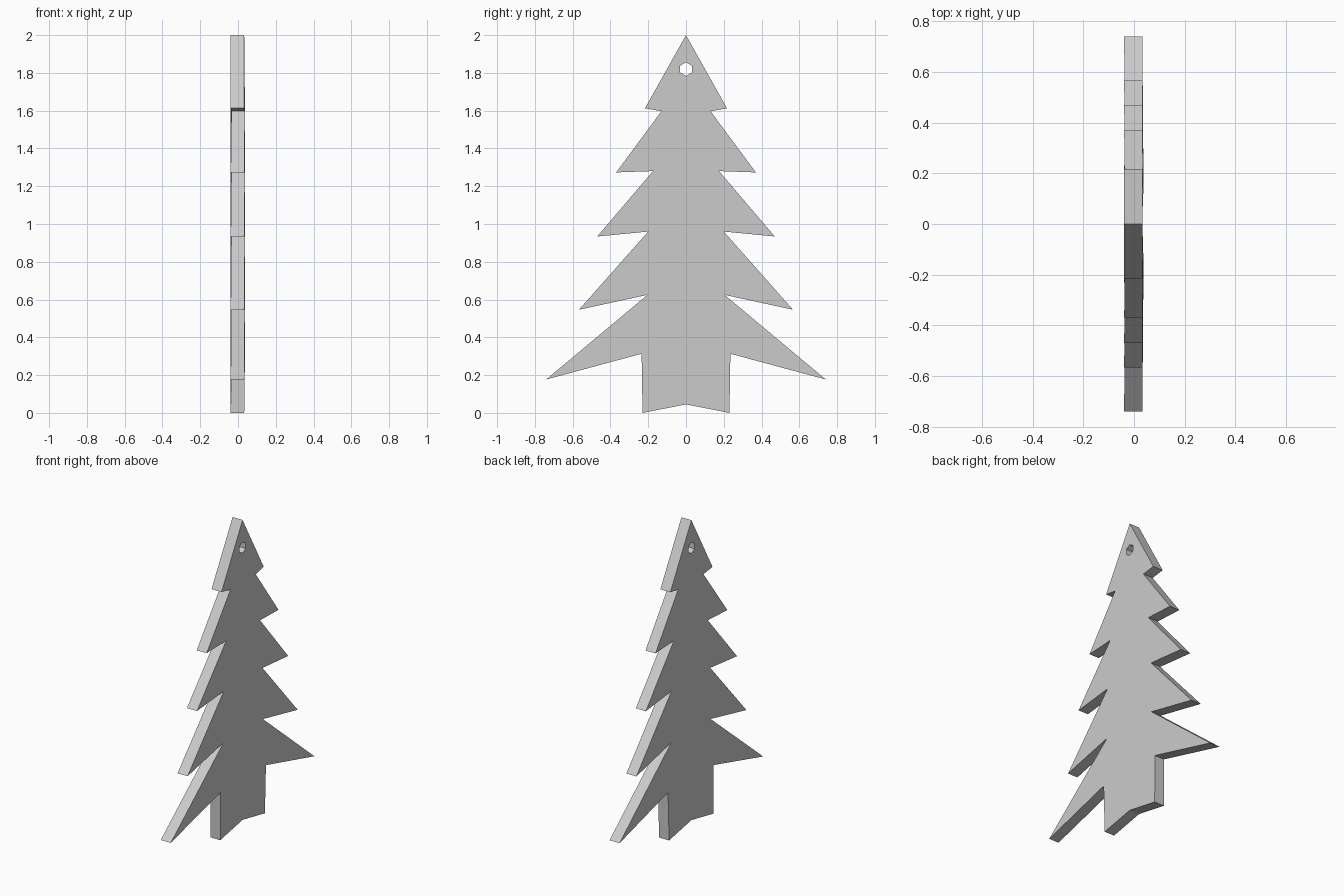
import bpy, bmesh, math

if "Cube" in bpy.data.objects:
    bpy.data.objects.remove(bpy.data.objects["Cube"])

THICK = 0.072
# Half outline (y, z): apex, then alternating branch tips and valleys, then trunk
outline = [(0, 2), (0.217, 1.613), (0.13, 1.597), (0.37, 1.273), (0.175, 1.28),
           (0.47, 0.934), (0.2, 0.96), (0.567, 0.546), (0.204, 0.625),
           (0.74, 0.177), (0.235, 0.313), (0.23, 0), (0, 0.045)]
valleys = {2, 4, 6, 8, 10}

# Half of the hexagonal hanging hole, bottom to top
hole = [(0.036 * math.sin(math.radians(a)), 1.82 - 0.036 * math.cos(math.radians(a)))
        for a in (0, 60, 120, 180)]

bm = bmesh.new()


def half(side):
    verts = []
    for i, (y, z) in enumerate(outline + hole):
        # valleys sit slightly proud, giving the plate its faint bow
        x = -0.039 + (0.004 if i in valleys else 0)
        verts.append(bm.verts.new((x, side * y, z)))
    return bm.faces.new(verts if side > 0 else verts[::-1])


# Left and right halves joined along the centre line
half(1)
half(-1)
bmesh.ops.remove_doubles(bm, verts=bm.verts[:], dist=1e-4)

# Extrude the sheet into a plate
ret = bmesh.ops.extrude_face_region(bm, geom=bm.faces[:], use_keep_orig=True)
new = [g for g in ret["geom"] if isinstance(g, bmesh.types.BMVert)]
bmesh.ops.translate(bm, verts=new, vec=(THICK, 0, 0))
bmesh.ops.recalc_face_normals(bm, faces=bm.faces[:])

mesh = bpy.data.meshes.new("tree_ornament")
bm.to_mesh(mesh)
bm.free()
tree = bpy.data.objects.new("tree_ornament", mesh)
bpy.context.collection.objects.link(tree)
